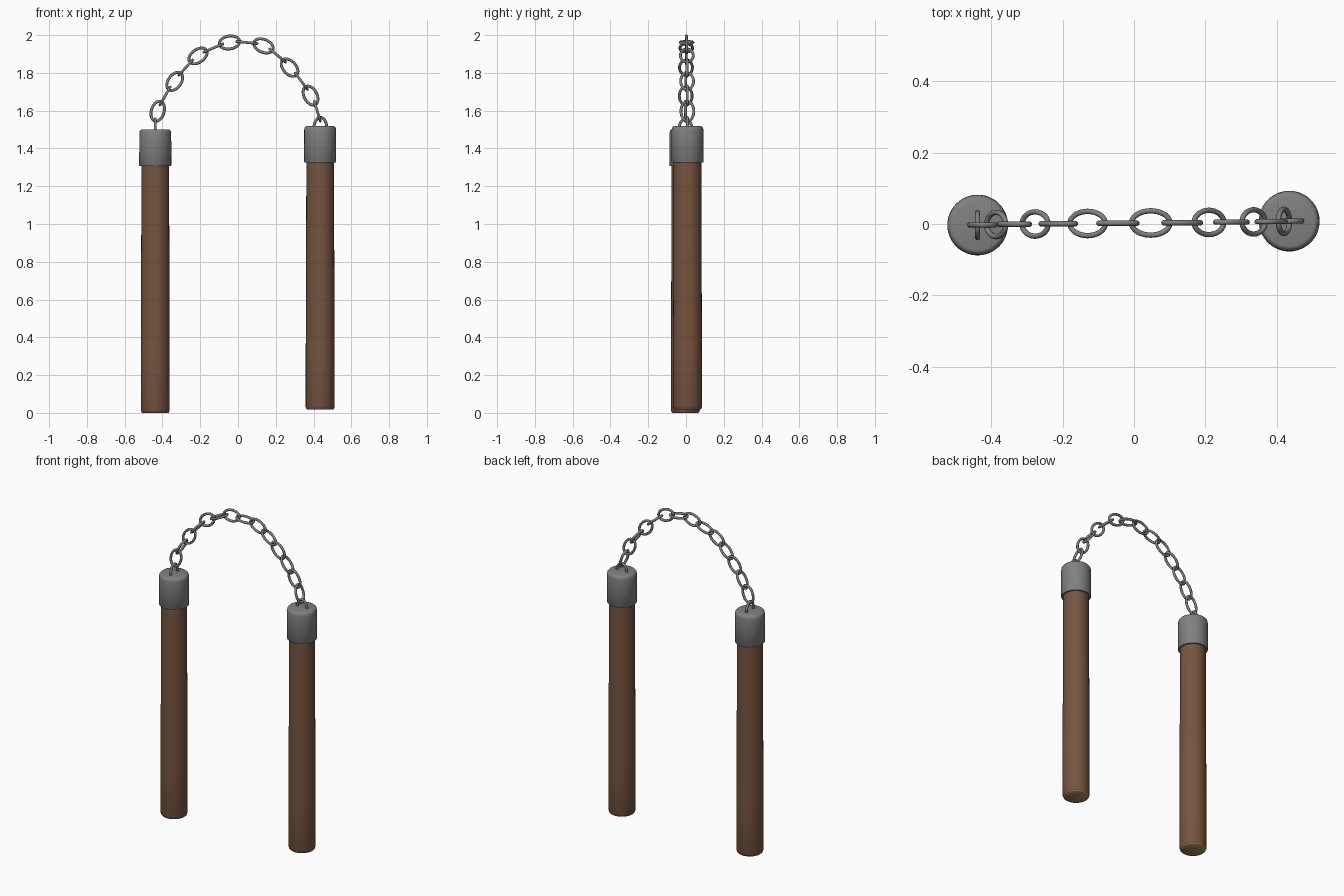
import bpy, bmesh, math
from mathutils import Vector, Matrix

if "Cube" in bpy.data.objects:
    bpy.data.objects.remove(bpy.data.objects["Cube"])


def material(name, rgb):
    m = bpy.data.materials.new(name)
    m.diffuse_color = (*rgb, 1)
    m.use_nodes = True
    m.node_tree.nodes["Principled BSDF"].inputs["Base Color"].default_value = m.diffuse_color
    return m


WOOD = material("brown wood", (0.18, 0.09, 0.05))
END = material("pale end grain", (0.37, 0.22, 0.11))
METAL = material("grey metal", (0.22, 0.22, 0.22))


def finish(bm, name, mats, loc=(0, 0, 0)):
    bmesh.ops.recalc_face_normals(bm, faces=bm.faces)
    me = bpy.data.meshes.new(name)
    bm.to_mesh(me)
    bm.free()
    ob = bpy.data.objects.new(name, me)
    bpy.context.collection.objects.link(ob)
    ob.location = loc
    for m in mats:
        me.materials.append(m)
    bpy.ops.object.select_all(action='DESELECT')
    ob.select_set(True)
    bpy.context.view_layer.objects.active = ob
    bpy.ops.object.shade_smooth_by_angle(angle=math.radians(40))
    return ob


def lathe(name, profile, loc, mats, n=48):
    """Revolve (radius, z) points; first and last rings are capped."""
    bm = bmesh.new()
    rings = [[bm.verts.new((r * math.cos(2 * math.pi * i / n),
                            r * math.sin(2 * math.pi * i / n), z)) for i in range(n)]
             for r, z in profile]
    for a, b in zip(rings, rings[1:]):
        for i in range(n):
            bm.faces.new((a[i], a[(i + 1) % n], b[(i + 1) % n], b[i]))
    bm.faces.new(rings[0])
    bm.faces.new(rings[-1])
    if len(mats) > 1:  # pale end grain on the bottom disc
        for f in bm.faces:
            f.material_index = 1 if f.calc_center_median().z < 0.003 else 0
    return finish(bm, name, mats, loc)


def link(name, centre, along, side, half_len=0.054, half_wid=0.034, wire=0.0075):
    """Oval ring lying in the plane of the two directions."""
    along, side = Vector(along).normalized(), Vector(side).normalized()
    normal = along.cross(side)
    n, m = 36, 10
    bm = bmesh.new()
    rings = []
    for i in range(n):
        a = 2 * math.pi * i / n
        p = along * half_len * math.cos(a) + side * half_wid * math.sin(a)
        out = (along * half_wid * math.cos(a) + side * half_len * math.sin(a)).normalized()
        rings.append([bm.verts.new(p + wire * (out * math.cos(2 * math.pi * j / m)
                                               + normal * math.sin(2 * math.pi * j / m)))
                      for j in range(m)])
    for i in range(n):
        a, b = rings[i], rings[(i + 1) % n]
        for j in range(m):
            bm.faces.new((a[j], b[j], b[(j + 1) % m], a[(j + 1) % m]))
    finish(bm, name, [METAL], centre)


# Handles and metal caps
for side, x, y, z in (("left", -0.438, -0.003, 0.0), ("right", 0.435, 0.008, 0.018)):
    lathe(side + "_handle",
          [(0.068, 0.0), (0.073, 0.004), (0.0765, 0.015), (0.0765, 0.3), (0.074, 1.0),
           (0.073, 1.40)], (x, y, z), [WOOD, END])
    lathe(side + "_cap",
          [(0.074, 1.307), (0.082, 1.307), (0.085, 1.311), (0.0845, 1.480), (0.082, 1.492),
           (0.076, 1.499), (0.070, 1.501)], (x, y, z), [METAL])

# Chain: link centres from left staple to right staple, alternately turned
path = [(-0.438, 1.502), (-0.425, 1.597), (-0.386, 1.678), (-0.335, 1.755), (-0.277, 1.828),
        (-0.212, 1.890), (-0.130, 1.932), (-0.045, 1.961), (0.047, 1.961), (0.135, 1.943),
        (0.210, 1.892), (0.273, 1.828), (0.335, 1.756), (0.384, 1.680), (0.420, 1.597),
        (0.436, 1.510)]
last = len(path) - 1
for k, (x, z) in enumerate(path):
    y = -0.003 + 0.011 * k / last
    if k in (0, last):
        d = Vector((0, 0, 1))  # staples stand upright in the caps
    else:
        (x0, z0), (x1, z1) = path[k - 1], path[k + 1]
        d = Vector((x1 - x0, 0, z1 - z0)).normalized()
    s = (0, 1, 0) if k % 2 == 0 else d.cross(Vector((0, 1, 0)))
    name = "left_staple" if k == 0 else "right_staple" if k == last else f"chain_link_{k}"
    link(name, (x, y, z), d, s)
